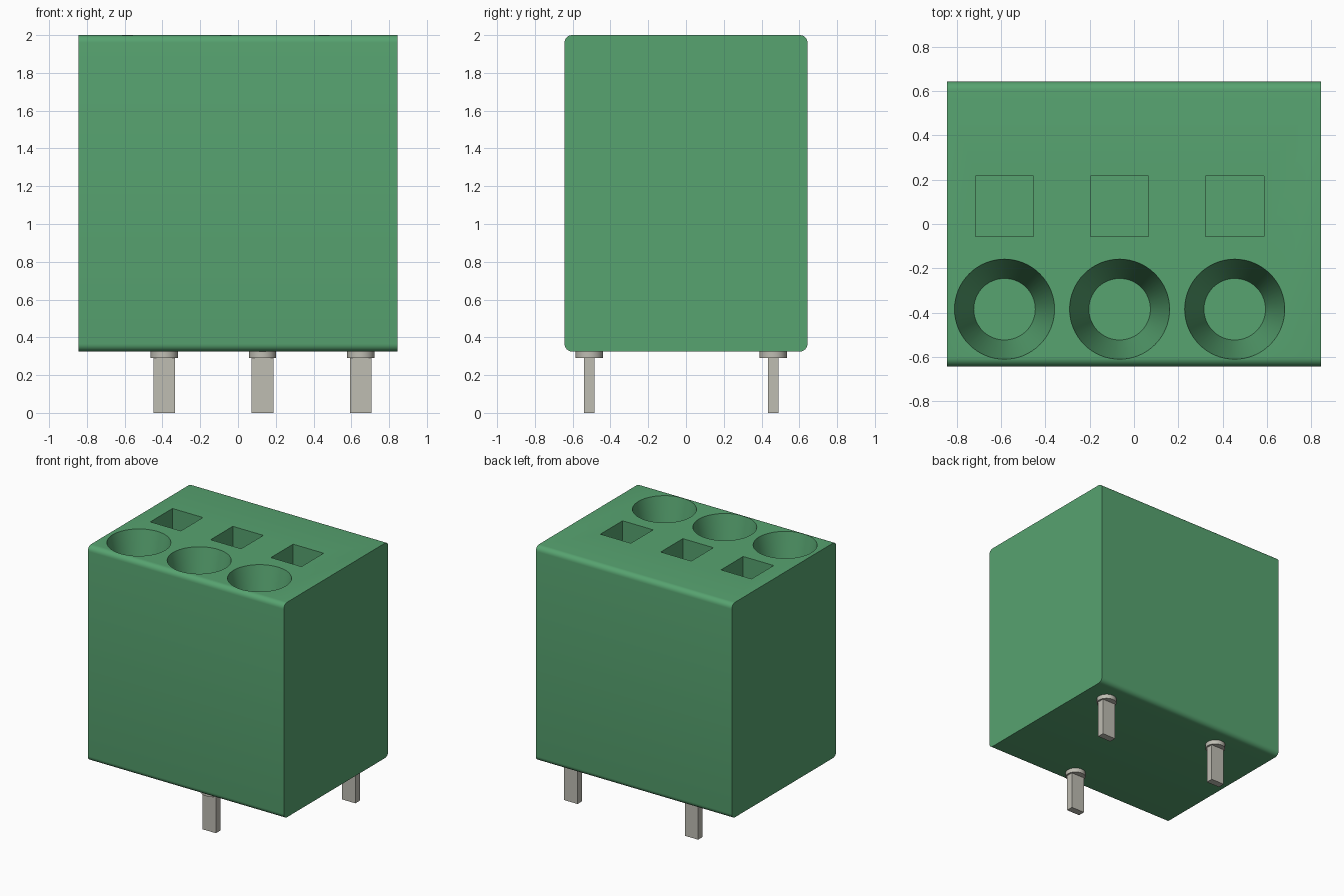
import bpy, bmesh, math
from mathutils import Matrix, Vector

if "Cube" in bpy.data.objects:
    bpy.data.objects.remove(bpy.data.objects["Cube"], do_unlink=True)


def material(name, rgb):
    m = bpy.data.materials.new(name)
    m.use_nodes = True
    m.diffuse_color = (*rgb, 1)
    m.node_tree.nodes["Principled BSDF"].inputs["Base Color"].default_value = (*rgb, 1)
    return m


green = material("housing green", (0.095, 0.366, 0.162))
metal = material("tinned metal", (0.52, 0.51, 0.45))


def add_box(bm, centre, size):
    mat = Matrix.Translation(centre) @ Matrix.Diagonal((*size, 1))
    bmesh.ops.create_cube(bm, size=1, matrix=mat)


def add_cone(bm, centre, low, high, depth):
    bmesh.ops.create_cone(bm, cap_ends=True, segments=64, radius1=low, radius2=high,
                          depth=depth, matrix=Matrix.Translation(centre))


def make_object(name, bm, mat):
    mesh = bpy.data.meshes.new(name)
    bm.to_mesh(mesh)
    bm.free()
    mesh.materials.append(mat)
    obj = bpy.data.objects.new(name, mesh)
    bpy.context.collection.objects.link(obj)
    return obj


def activate(obj):
    bpy.ops.object.select_all(action='DESELECT')
    obj.select_set(True)
    bpy.context.view_layer.objects.active = obj


BOTTOM, TOP = 0.325, 2.0
PITCH = 0.52

# Housing block, rounded along the four edges that run sideways
bm = bmesh.new()
add_box(bm, (0, 0, (BOTTOM + TOP) / 2), (1.69, 1.286, TOP - BOTTOM))
long_edges = [e for e in bm.edges
              if abs((e.verts[0].co - e.verts[1].co).normalized().x) > 0.9]
bmesh.ops.bevel(bm, geom=long_edges, offset=0.04, segments=6, profile=0.5, affect='EDGES')
housing = make_object("housing", bm, green)

# Three tapered wire entries and three square release slots
wire_depth, slot_depth, above = 0.42, 0.5, 0.02
slope = (0.226 - 0.139) / wire_depth
bm = bmesh.new()
for i in (-1, 0, 1):
    x = -0.065 + i * PITCH
    add_cone(bm, (x, -0.385, TOP + (above - wire_depth) / 2),
             0.139, 0.226 + slope * above, wire_depth + above)
    add_box(bm, (x, 0.08, TOP + (above - slot_depth) / 2),
            (0.263, 0.273, slot_depth + above))
cutter = make_object("opening_cutter", bm, green)
cutter.hide_render = True

activate(housing)
cut = housing.modifiers.new("openings", 'BOOLEAN')
cut.operation = 'DIFFERENCE'
cut.solver = 'EXACT'
cut.object = cutter
bpy.ops.object.modifier_apply(modifier=cut.name)
bpy.data.objects.remove(cutter, do_unlink=True)
bpy.ops.object.shade_smooth_by_angle(angle=math.radians(30))

# Staggered solder pins, each a flat blade under a round collar
for i, y in ((-1, 0.462), (0, -0.512), (1, 0.462)):
    x = 0.13 + i * PITCH
    bm = bmesh.new()
    add_box(bm, (x, y, 0.15), (0.115, 0.055, 0.3))
    blade = make_object(f"pin_blade_{i + 2}", bm, metal)
    bm = bmesh.new()
    add_cone(bm, (x, y, 0.3085), 0.072, 0.072, 0.035)
    collar = make_object(f"pin_collar_{i + 2}", bm, metal)
    activate(collar)
    bpy.ops.object.shade_smooth_by_angle(angle=math.radians(30))
